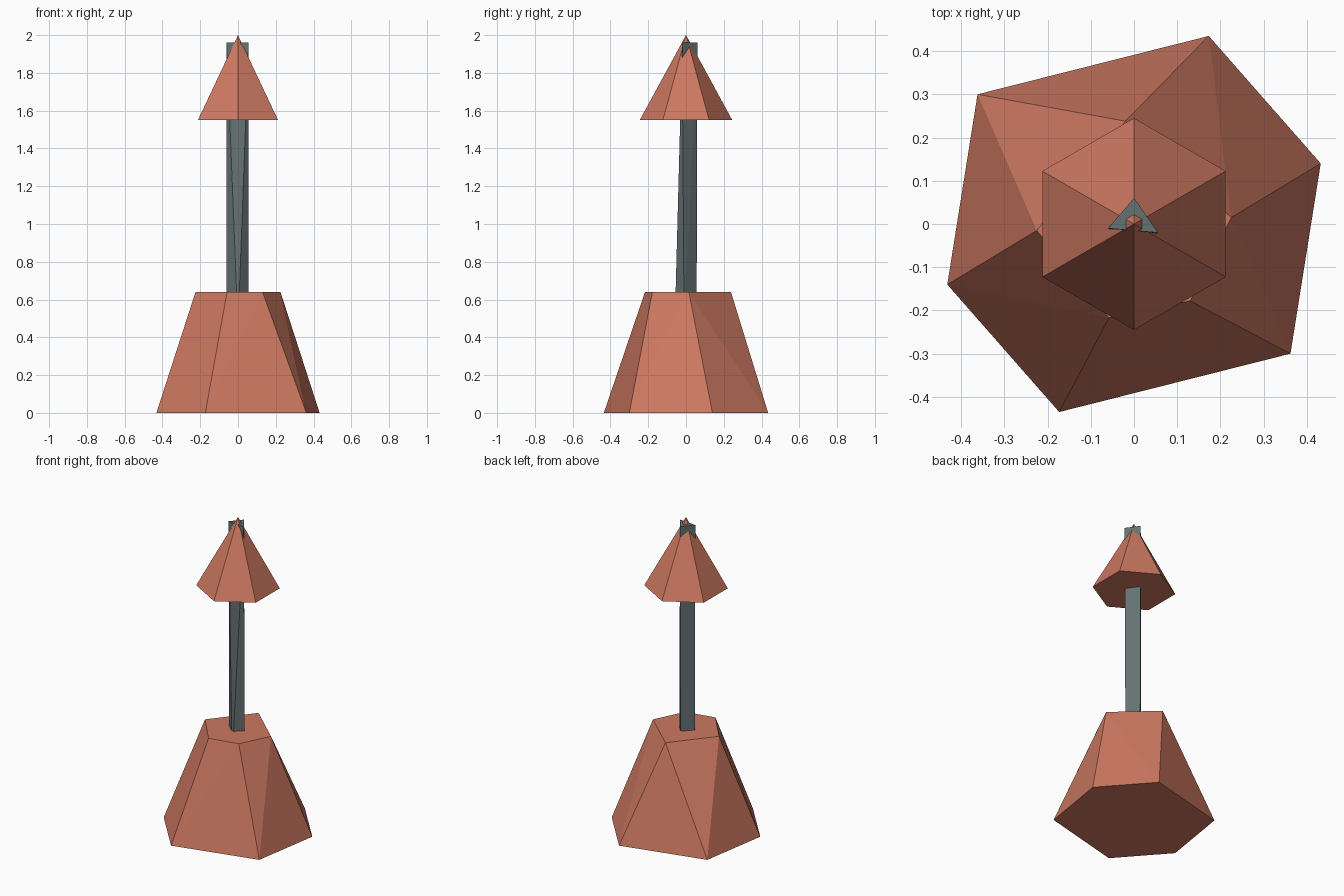
import bpy, bmesh
from math import cos, sin, pi

if "Cube" in bpy.data.objects:
    bpy.data.objects.remove(bpy.data.objects["Cube"])


def material(name, rgb):
    m = bpy.data.materials.new(name)
    m.diffuse_color = (*rgb, 1)
    m.use_nodes = True
    m.node_tree.nodes["Principled BSDF"].inputs["Base Color"].default_value = m.diffuse_color
    return m


def ring(points, z):
    return [(x, y, z) for x, y in points]


def hull(name, points, mat):
    """Flat-faced convex solid spanning the given cross-sections."""
    bm = bmesh.new()
    for p in points:
        bm.verts.new(p)
    bmesh.ops.convex_hull(bm, input=bm.verts[:])
    bmesh.ops.dissolve_limit(bm, angle_limit=0.01, verts=bm.verts[:], edges=bm.edges[:])
    bmesh.ops.recalc_face_normals(bm, faces=bm.faces[:])
    mesh = bpy.data.meshes.new(name)
    bm.to_mesh(mesh)
    bm.free()
    mesh.materials.append(mat)
    obj = bpy.data.objects.new(name, mesh)
    bpy.context.collection.objects.link(obj)
    return obj


orange = material("orange", (0.61, 0.19, 0.12))
grey = material("dark_grey", (0.13, 0.165, 0.17))

# Base: skewed hexagon below tapering to a pentagon on top
half = [(0.432, 0.14), (0.173, 0.435), (-0.362, 0.30)]
foot = half + [(-x, -y) for x, y in half]
shoulder = [(0.225, 0.015), (-0.02, 0.238), (-0.225, -0.015),
            (-0.058, -0.217), (0.13, -0.178)]
hull("base", ring(foot, 0) + ring(shoulder, 0.64), orange)

# Post: diamond section sunk in the base, turning into a triangle at the tip
diamond = [(0, -0.06), (0.056, -0.01), (0, 0.056), (-0.06, -0.005)]
triangle = [(0, 0.06), (-0.06, -0.01), (0.056, -0.02)]
hull("post", ring(diamond, 0.45) + ring(triangle, 1.96), grey)

# Cap: six-sided cone with corners facing front and back
hexagon = [(0.245 * cos(pi / 2 + i * pi / 3), 0.245 * sin(pi / 2 + i * pi / 3))
           for i in range(6)]
hull("cap", ring(hexagon, 1.55) + [(0, 0, 2.0)], orange)
